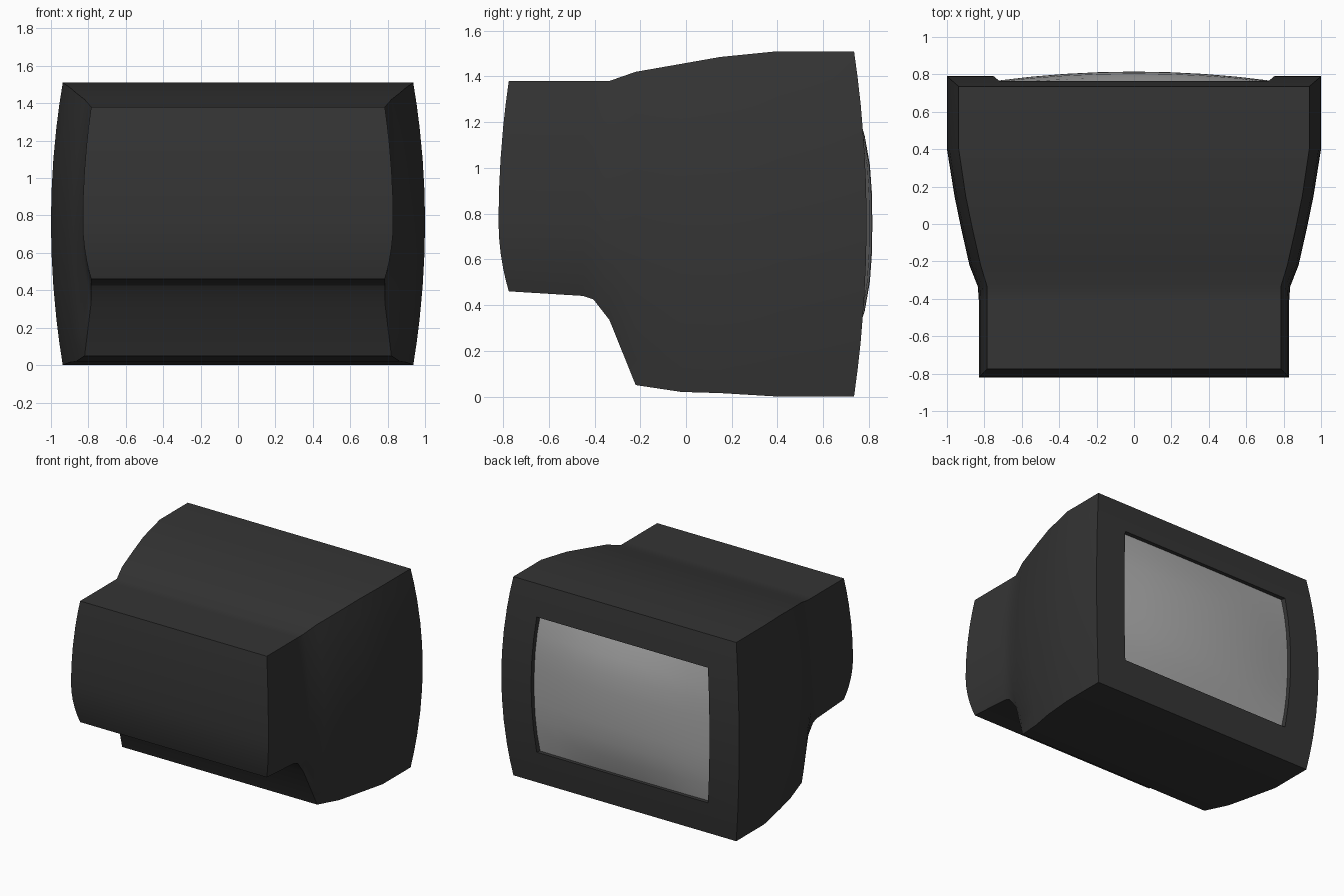
import bpy, bmesh, math

if "Cube" in bpy.data.objects:
    bpy.data.objects.remove(bpy.data.objects["Cube"])

ZC = 0.765
OPEN = 0.68      # screen opening limit as a fraction of half height
ROWS = [-1, -.84, -OPEN, -.45, -.22, 0, .22, .45, OPEN, .84, 1]

# y, top z, bottom z, half width at corners, half width at middle
STATIONS = [
    (-0.820, 1.38, 0.46, 0.785, 0.83),
    (-0.450, 1.38, 0.44, 0.785, 0.83),
    (-0.405, 1.38, 0.425, 0.785, 0.83),
    (-0.335, 1.38, 0.335, 0.785, 0.835),
    (-0.220, 1.42, 0.05, 0.82, 0.88),
    (-0.020, 1.455, 0.02, 0.865, 0.925),
    (0.150, 1.485, 0.015, 0.90, 0.96),
    (0.400, 1.51, 0.0, 0.937, 1.0),
    (0.790, 1.51, 0.0, 0.937, 1.0),
]


def material(name, v):
    m = bpy.data.materials.new(name)
    m.diffuse_color = (v, v, v, 1)
    m.use_nodes = True
    m.node_tree.nodes["Principled BSDF"].inputs["Base Color"].default_value = m.diffuse_color
    return m


def finish(bm, name, mat, angle):
    bmesh.ops.remove_doubles(bm, verts=bm.verts, dist=1e-5)
    me = bpy.data.meshes.new(name)
    bm.to_mesh(me)
    bm.free()
    ob = bpy.data.objects.new(name, me)
    bpy.context.collection.objects.link(ob)
    me.materials.append(mat)
    bpy.ops.object.select_all(action='DESELECT')
    ob.select_set(True)
    bpy.context.view_layer.objects.active = ob
    bpy.ops.object.shade_smooth_by_angle(angle=math.radians(angle))
    return ob


def height(top, bot, t):
    return ZC + t * ((top - ZC) if t > 0 else (ZC - bot))


def opening(t):
    return 0.75 - 0.03 * (t / OPEN) ** 2


# Casing: bowed cross-sections lofted from the back to the screen end
bm = bmesh.new()
sections = []
for i, (y, top, bot, wc, wm) in enumerate(STATIONS):
    bow = {0: 0.045, len(STATIONS) - 1: -0.055}.get(i, 0)
    sections.append({s: [bm.verts.new((s * (wm - (wm - wc) * t * t), y + bow * t * t,
                                       height(top, bot, t))) for t in ROWS]
                     for s in (-1, 1)})
n = len(ROWS)
for a, b in zip(sections, sections[1:]):
    for j in range(n - 1):
        bm.faces.new((a[1][j], b[1][j], b[1][j + 1], a[1][j + 1]))
        bm.faces.new((a[-1][j], a[-1][j + 1], b[-1][j + 1], b[-1][j]))
    bm.faces.new((a[-1][-1], a[1][-1], b[1][-1], b[-1][-1]))
    bm.faces.new((a[-1][0], b[-1][0], b[1][0], a[1][0]))

# Bowed rear wall
r = sections[0]
for j in range(n - 1):
    bm.faces.new((r[-1][j], r[1][j], r[1][j + 1], r[-1][j + 1]))

# Screen surround with an inset opening
f = sections[-1]
inner, deep = {}, {}
for s in (-1, 1):
    for j, t in enumerate(ROWS):
        if abs(t) <= OPEN:
            z = f[s][j].co.z
            inner[s, j] = bm.verts.new((s * opening(t), f[s][j].co.y, z))
            deep[s, j] = bm.verts.new((s * (opening(t) - 0.015), 0.69, z))
for j in range(n - 1):
    if (1, j) in inner and (1, j + 1) in inner:
        for s in (-1, 1):
            bm.faces.new((f[s][j], inner[s, j], inner[s, j + 1], f[s][j + 1]))
            bm.faces.new((inner[s, j], deep[s, j], deep[s, j + 1], inner[s, j + 1]))
    else:
        ring = [f[-1][j]]
        ring += [inner[s, j] for s in (-1, 1) if (s, j) in inner]
        ring += [f[1][j], f[1][j + 1]]
        ring += [inner[s, j + 1] for s in (1, -1) if (s, j + 1) in inner]
        bm.faces.new(ring + [f[-1][j + 1]])
for j in (ROWS.index(-OPEN), ROWS.index(OPEN)):
    bm.faces.new((inner[-1, j], inner[1, j], deep[1, j], deep[-1, j]))
bmesh.ops.recalc_face_normals(bm, faces=bm.faces)
# orient outward using the rear wall as reference
rear = min(bm.faces, key=lambda q: q.calc_center_median().y)
rear.normal_update()
if rear.normal.y > 0:
    bmesh.ops.reverse_faces(bm, faces=bm.faces)
finish(bm, "casing", material("dark plastic", 0.035), 30)

# Bulging glass screen
bm = bmesh.new()
N = 8
grid = []
for j in range(N + 1):
    v = -1 + 2 * j / N
    row = []
    for i in range(N + 1):
        u = -1 + 2 * i / N
        y = 0.815 - 0.05 * u * u - 0.075 * abs(v) ** 2.8 * (1 - 0.6 * u * u)
        row.append(bm.verts.new((u * (opening(v * OPEN) - 0.008), y, 0.757 + 0.512 * v)))
    grid.append(row)
for j in range(N):
    for i in range(N):
        bm.faces.new((grid[j][i], grid[j + 1][i], grid[j + 1][i + 1], grid[j][i + 1]))
finish(bm, "screen", material("grey glass", 0.4), 40)
